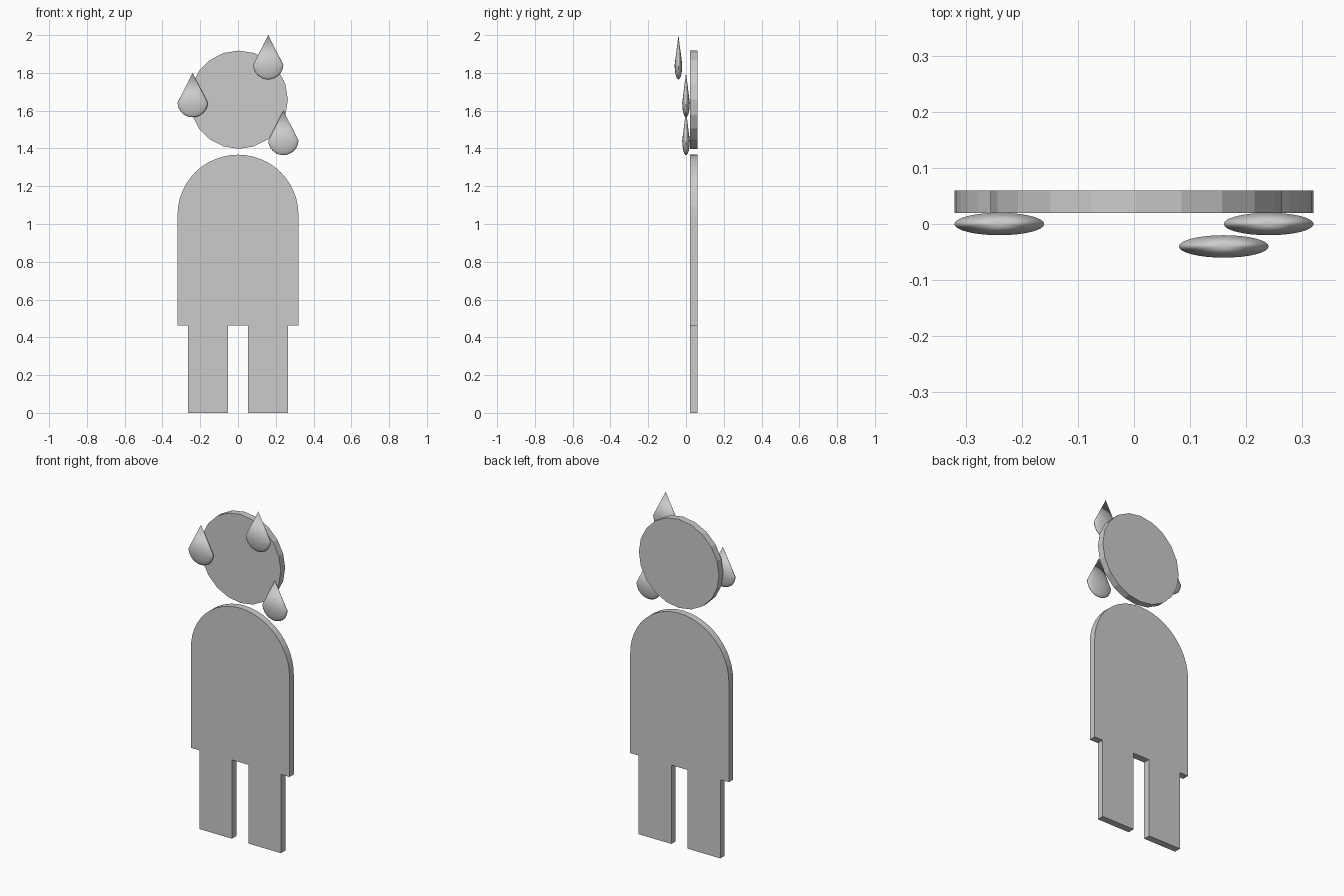
import bpy, bmesh
from math import sin, cos, pi, radians

if "Cube" in bpy.data.objects:
    bpy.data.objects.remove(bpy.data.objects["Cube"])

FRONT, BACK = 0.02, 0.06


def add_object(name, bm):
    bmesh.ops.recalc_face_normals(bm, faces=bm.faces)
    mesh = bpy.data.meshes.new(name)
    bm.to_mesh(mesh)
    bm.free()
    obj = bpy.data.objects.new(name, mesh)
    bpy.context.collection.objects.link(obj)
    return obj


def plate(name, outline):
    """Extrude an (x, z) outline into a flat plate."""
    bm = bmesh.new()
    face = bm.faces.new([bm.verts.new((x, FRONT, z)) for x, z in outline])
    ext = bmesh.ops.extrude_face_region(bm, geom=[face])
    verts = [v for v in ext["geom"] if isinstance(v, bmesh.types.BMVert)]
    bmesh.ops.translate(bm, verts=verts, vec=(0, BACK - FRONT, 0))
    return add_object(name, bm)


def drop(name, x, y, tip):
    """Flattened teardrop: cone above a half ball, spun from a profile."""
    rings, sides, rad = 8, 32, 0.08
    mid, low = tip - 0.157, 0.078
    bm = bmesh.new()
    profile = [bm.verts.new((0, 0, tip))]
    for i in range(rings + 1):
        a = i / rings * pi / 2
        r = rad * cos(a) if i < rings else 0
        profile.append(bm.verts.new((r, 0, mid - low * sin(a))))
    edges = [bm.edges.new(p) for p in zip(profile, profile[1:])]
    bmesh.ops.spin(bm, geom=profile + edges, cent=(0, 0, 0), axis=(0, 0, 1),
                   angle=2 * pi, steps=sides, use_duplicate=False)
    bmesh.ops.remove_doubles(bm, verts=bm.verts, dist=1e-5)
    for v in bm.verts:
        v.co.x += x
        v.co.y = v.co.y * 0.25 + y
    obj = add_object(name, bm)
    bpy.ops.object.select_all(action='DESELECT')
    obj.select_set(True)
    bpy.context.view_layer.objects.active = obj
    bpy.ops.object.shade_smooth_by_angle(angle=radians(40))


# Head disc
plate("head", [(0.004 + 0.26 * cos(i * pi / 10), 1.658 + 0.26 * sin(i * pi / 10))
               for i in range(20)])

# Body with arched shoulders and two legs
arch = [(0.32 * cos(i * pi / 24), 1.05 + 0.317 * sin(i * pi / 24)) for i in range(25)]
legs = [(0.32, 0.462), (0.265, 0.462), (0.265, 0), (0.053, 0), (0.053, 0.462)]
left = [(-x, z) for x, z in legs]
plate("body", arch + left + legs[::-1])

# Sweat drops
drop("drop_left", -0.24, 0.0, 1.8)
drop("drop_top", 0.16, -0.04, 2.0)
drop("drop_right", 0.24, 0.0, 1.6)
